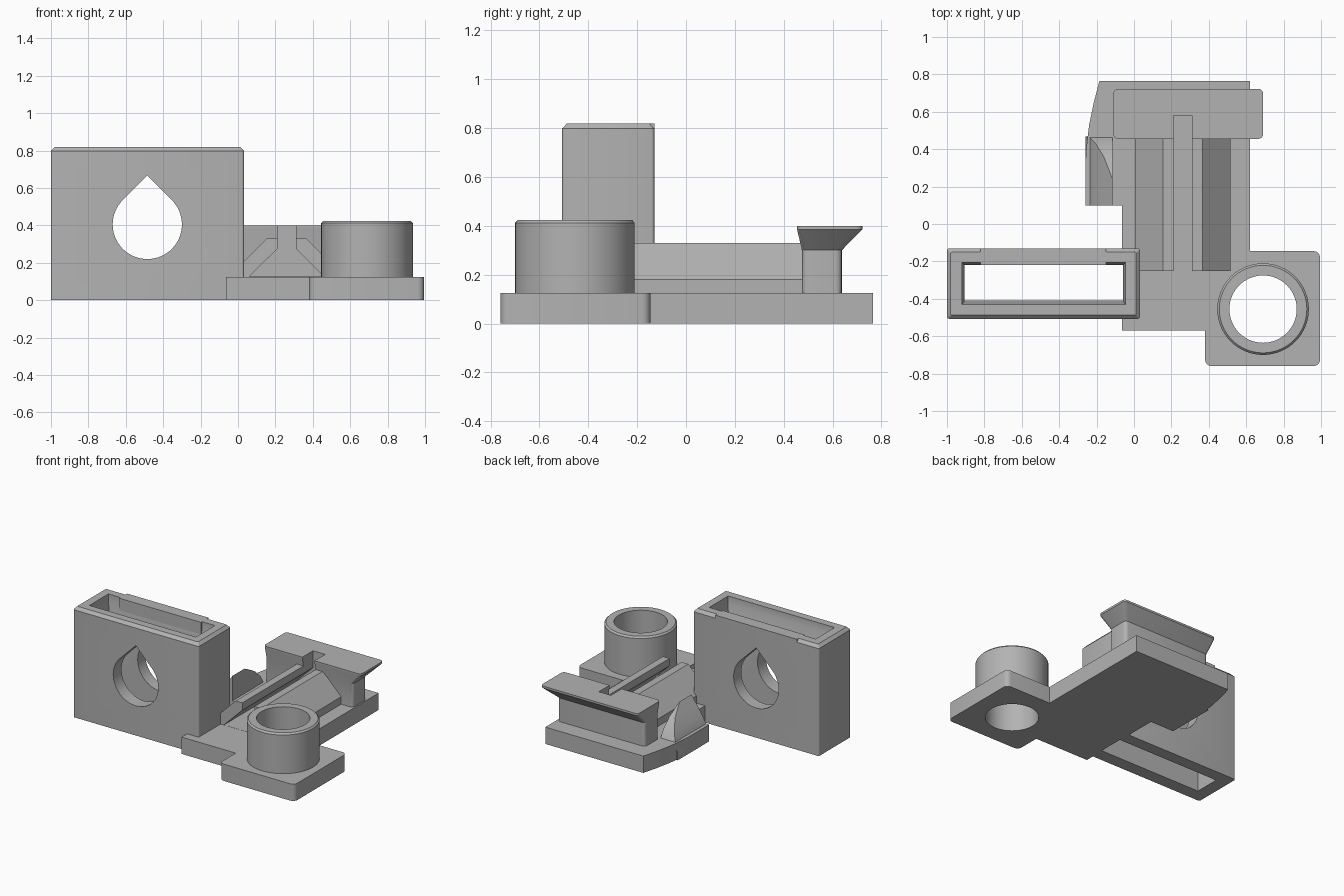
import bpy, bmesh, math
from mathutils import Vector

cube = bpy.data.objects.get("Cube")
if cube:
    bpy.data.objects.remove(cube)

grey = bpy.data.materials.new("plain grey")
grey.use_nodes = True
GREY = (0.45, 0.45, 0.45, 1)
grey.diffuse_color = GREY
grey.node_tree.nodes["Principled BSDF"].inputs["Base Color"].default_value = GREY


def loft(name, rings):
    """Closed solid through matching rings of points."""
    bm = bmesh.new()
    loops = [[bm.verts.new(p) for p in ring] for ring in rings]
    n = len(loops[0])
    for a, b in zip(loops, loops[1:]):
        for i in range(n):
            j = (i + 1) % n
            bm.faces.new((a[i], a[j], b[j], b[i]))
    bm.faces.new(loops[0])
    bm.faces.new(loops[-1])
    bmesh.ops.recalc_face_normals(bm, faces=bm.faces)
    mesh = bpy.data.meshes.new(name)
    bm.to_mesh(mesh)
    bm.free()
    mesh.materials.append(grey)
    obj = bpy.data.objects.new(name, mesh)
    bpy.context.collection.objects.link(obj)
    return obj


def prism(name, pts, axis, lo, hi):
    """Extrude a 2D outline along one axis."""
    def place(p, t):
        p = list(p)
        p.insert("xyz".index(axis), t)
        return p
    return loft(name, [[place(p, t) for p in pts] for t in (lo, hi)])


def rect(x0, x1, y0, y1, r=0.0):
    """Rectangle with optional rounded corners."""
    if not r:
        return [(x0, y0), (x1, y0), (x1, y1), (x0, y1)]
    corners = [(x1 - r, y1 - r), (x0 + r, y1 - r), (x0 + r, y0 + r), (x1 - r, y0 + r)]
    return [(cx + r * math.cos(math.radians(q * 90 + s * 22.5)),
             cy + r * math.sin(math.radians(q * 90 + s * 22.5)))
            for q, (cx, cy) in enumerate(corners) for s in range(5)]


def layers(name, levels):
    return loft(name, [[(x, y, z) for x, y in pts] for pts, z in levels])


def circle(cx, cy, r, n=64):
    return [(cx + r * math.cos(math.tau * i / n), cy + r * math.sin(math.tau * i / n))
            for i in range(n)]


def boolean(obj, cutter, op="DIFFERENCE"):
    mod = obj.modifiers.new("cut", "BOOLEAN")
    mod.object, mod.operation, mod.solver = cutter, op, "EXACT"
    cutter.hide_render = True
    cutter.hide_set(True)
    cutter.display_type = "WIRE"


# Shared cutters
box_cavity = prism("box_cavity_cutter", rect(-0.905, -0.06, -0.41, -0.22), "z", -0.1, 1)
bore = prism("bore_cutter", circle(0.69, -0.455, 0.18), "z", -0.1, 0.6)

# Base plate with a rounded pad under the tube
outline = [(-0.065, -0.57), (0.62, -0.57), (0.62, 0.765), (-0.185, 0.765), (-0.215, 0.65),
           (-0.24, 0.53), (-0.255, 0.41), (-0.26, 0.32), (-0.26, 0.1), (-0.065, 0.1)]
base = prism("base_plate", outline, "z", 0, 0.125)
pad = prism("tube_pad", rect(0.38, 0.995, -0.76, -0.145, 0.035), "z", 0, 0.125)
boolean(base, pad, "UNION")
boolean(base, box_cavity)
boolean(base, bore)

# Tube with a softened rim
tube = layers("tube", [(circle(0.69, -0.455, 0.245), 0.12),
                       (circle(0.69, -0.455, 0.245), 0.412),
                       (circle(0.69, -0.455, 0.234), 0.424)])
boolean(tube, bore)

# Upright box, open at both ends
box = layers("upright_box", [(rect(-1, 0.032, -0.507, -0.13, 0.012), 0),
                             (rect(-1, 0.032, -0.507, -0.13, 0.012), 0.798),
                             (rect(-0.98, 0.012, -0.487, -0.15, 0.008), 0.82)])
boolean(box, box_cavity)
mouth = layers("mouth_cutter", [(rect(-0.905, -0.06, -0.41, -0.22), 0.72),
                                (rect(-0.92, -0.045, -0.43, -0.207), 0.765),
                                (rect(-0.92, -0.045, -0.43, -0.207), 0.9)])
boolean(box, mouth)

# Teardrop opening through both broad walls
R = 0.185
drop = [(-0.485 + R * math.cos(a), 0.405 + R * math.sin(a))
        for a in (math.radians(135 + 270 * i / 48) for i in range(49))]
drop.append((-0.485, 0.405 + R * math.sqrt(2)))
teardrop = prism("teardrop_cutter", drop, "y", -0.7, 0.05)
boolean(box, teardrop)
prism("box_back_lip", rect(-0.82, -0.15, -0.22, -0.13), "z", 0.73, 0.82)

# Dovetail groove cutter, shared by rail and end block
C = 0.26
half = [(0.05, 0.6), (0.05, 0.275), (0.2, 0.126)]
groove = prism("groove_cutter",
               [(C - x, z) for x, z in half] + [(C + x, z) for x, z in reversed(half)],
               "y", -0.4, 0.58)

# Sloped rail
side = [(0.105, 0.33), (0.255, 0.18), (0.255, 0.1)]
rail = prism("sloped_rail",
             [(C - x, z) for x, z in side] + [(C + x, z) for x, z in reversed(side)],
             "y", -0.25, 0.5)
boolean(rail, groove)

# End block with flared top plate
block = layers("end_block", [(rect(-0.11, 0.61, 0.475, 0.638, 0.025), 0.12),
                             (rect(-0.11, 0.61, 0.475, 0.638, 0.025), 0.3),
                             (rect(-0.11, 0.69, 0.455, 0.722, 0.025), 0.385),
                             (rect(-0.11, 0.69, 0.455, 0.722, 0.025), 0.4)])
boolean(block, groove)

# Curved fin at the side of the base
fin = prism("side_fin", [(-0.26, 0.0), (-0.255, 0.06), (-0.235, 0.125), (-0.205, 0.18),
                         (-0.165, 0.24), (-0.115, 0.31), (-0.115, 0.0)], "y", 0.1, 0.5)
fin_slope = prism("fin_slope_cutter", [(0.24, 0.31), (0.36, 0.245), (0.43, 0.18),
                                       (0.465, 0.12), (0.47, -0.1), (0.7, -0.1),
                                       (0.7, 0.6), (0.24, 0.6)], "x", -0.5, 0.1)
boolean(fin, fin_slope)

# Bake the cuts, drop the helpers, then smooth the round surfaces
bpy.context.view_layer.update()
graph = bpy.context.evaluated_depsgraph_get()
parts = [o for o in bpy.context.collection.objects
         if o.type == "MESH" and not o.hide_render]
baked = [(o, bpy.data.meshes.new_from_object(o.evaluated_get(graph))) for o in parts]
for o, mesh in baked:
    o.modifiers.clear()
    o.data = mesh
helpers = [o for o in bpy.context.collection.objects if o.type == "MESH" and o.hide_render]
for o in helpers:
    bpy.data.objects.remove(o)
bpy.ops.object.select_all(action="DESELECT")
for o in parts:
    o.select_set(True)
bpy.context.view_layer.objects.active = parts[0]
bpy.ops.object.shade_smooth_by_angle(angle=math.radians(25))
